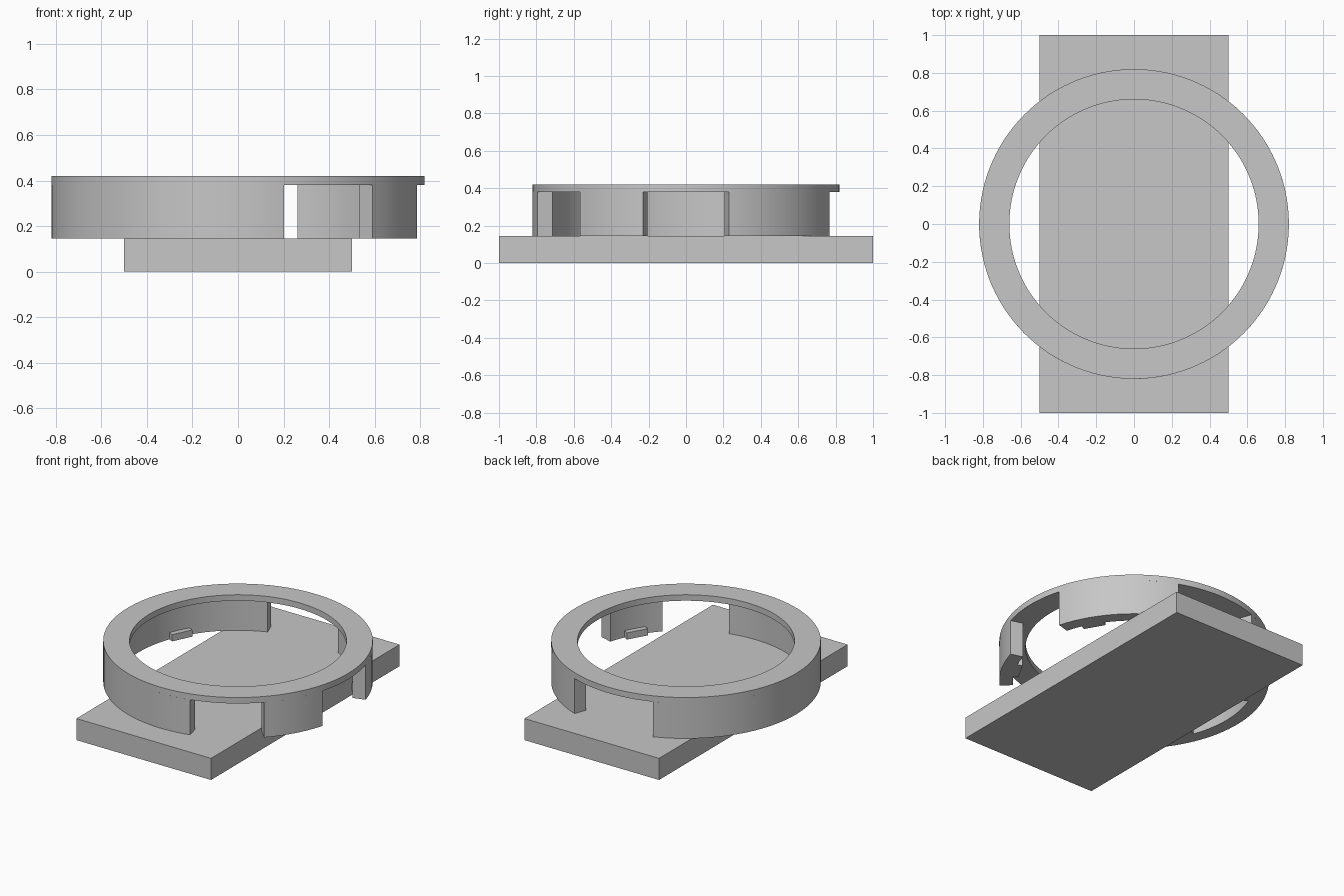
import bpy, bmesh
from math import cos, sin, radians, ceil
from mathutils import Matrix

cube = bpy.data.objects.get("Cube")
if cube:
    bpy.data.objects.remove(cube, do_unlink=True)

GREY = (0.57, 0.57, 0.57, 1.0)
mat = bpy.data.materials.new("plain grey")
mat.use_nodes = True
mat.diffuse_color = GREY
mat.node_tree.nodes["Principled BSDF"].inputs["Base Color"].default_value = GREY

BASE_TOP, LIP_BOTTOM, RING_TOP = 0.145, 0.38, 0.42
HOLE_R, WALL_R, OUTER_R = 0.66, 0.737, 0.82


def finish(name, bm, smooth=False):
    bmesh.ops.recalc_face_normals(bm, faces=bm.faces[:])
    mesh = bpy.data.meshes.new(name)
    bm.to_mesh(mesh)
    bm.free()
    obj = bpy.data.objects.new(name, mesh)
    bpy.context.collection.objects.link(obj)
    mesh.materials.append(mat)
    if smooth:
        bpy.ops.object.select_all(action='DESELECT')
        obj.select_set(True)
        bpy.context.view_layer.objects.active = obj
        bpy.ops.object.shade_smooth_by_angle(angle=radians(30))
    return obj


def box(name, size, centre, turn=0.0):
    """Box placed at centre, then turned about the vertical axis."""
    bm = bmesh.new()
    bmesh.ops.create_cube(bm, size=1.0)
    place = (Matrix.Rotation(radians(turn), 4, 'Z')
             @ Matrix.Translation(centre) @ Matrix.Diagonal((*size, 1)))
    bm.transform(place)
    return finish(name, bm)


def arc(name, r_in, r_out, z_low, z_high, start, end):
    """Rectangular section swept round the vertical axis, in degrees."""
    closed = end - start >= 360
    steps = ceil((end - start) / 3)
    bm = bmesh.new()
    rows = []
    for i in range(steps if closed else steps + 1):
        a = radians(start + (end - start) * i / steps)
        rows.append([bm.verts.new((r * cos(a), r * sin(a), z))
                     for r, z in ((r_in, z_low), (r_out, z_low),
                                  (r_out, z_high), (r_in, z_high))])
    for i in range(steps):
        p, q = rows[i], rows[(i + 1) % len(rows)]
        for k in range(4):
            n = (k + 1) % 4
            bm.faces.new((p[k], p[n], q[n], q[k]))
    if not closed:
        bm.faces.new(rows[0])
        bm.faces.new(rows[-1])
    return finish(name, bm, smooth=True)


# Base plate
box("base_plate", (1.0, 2.0, BASE_TOP), (0, 0, BASE_TOP / 2))

# Ring lip on top
arc("ring_lip", HOLE_R, OUTER_R, LIP_BOTTOM, RING_TOP, 0, 360)

# Wall sections, leaving three openings between them
for name, start, end in (("wall_front_left", -43.8, -16.3),
                         ("wall_back_left", 16.3, 69.2),
                         ("wall_right", 110.8, 284.2)):
    arc(name, WALL_R, OUTER_R, BASE_TOP, LIP_BOTTOM, start, end)

# Small catches inside the foot of the wall
for i, angle in enumerate((-30, 30, 154, 206)):
    box(f"catch_{i + 1}", (0.06, 0.14, 0.045),
        (0.73, 0, BASE_TOP + 0.0225), angle)
